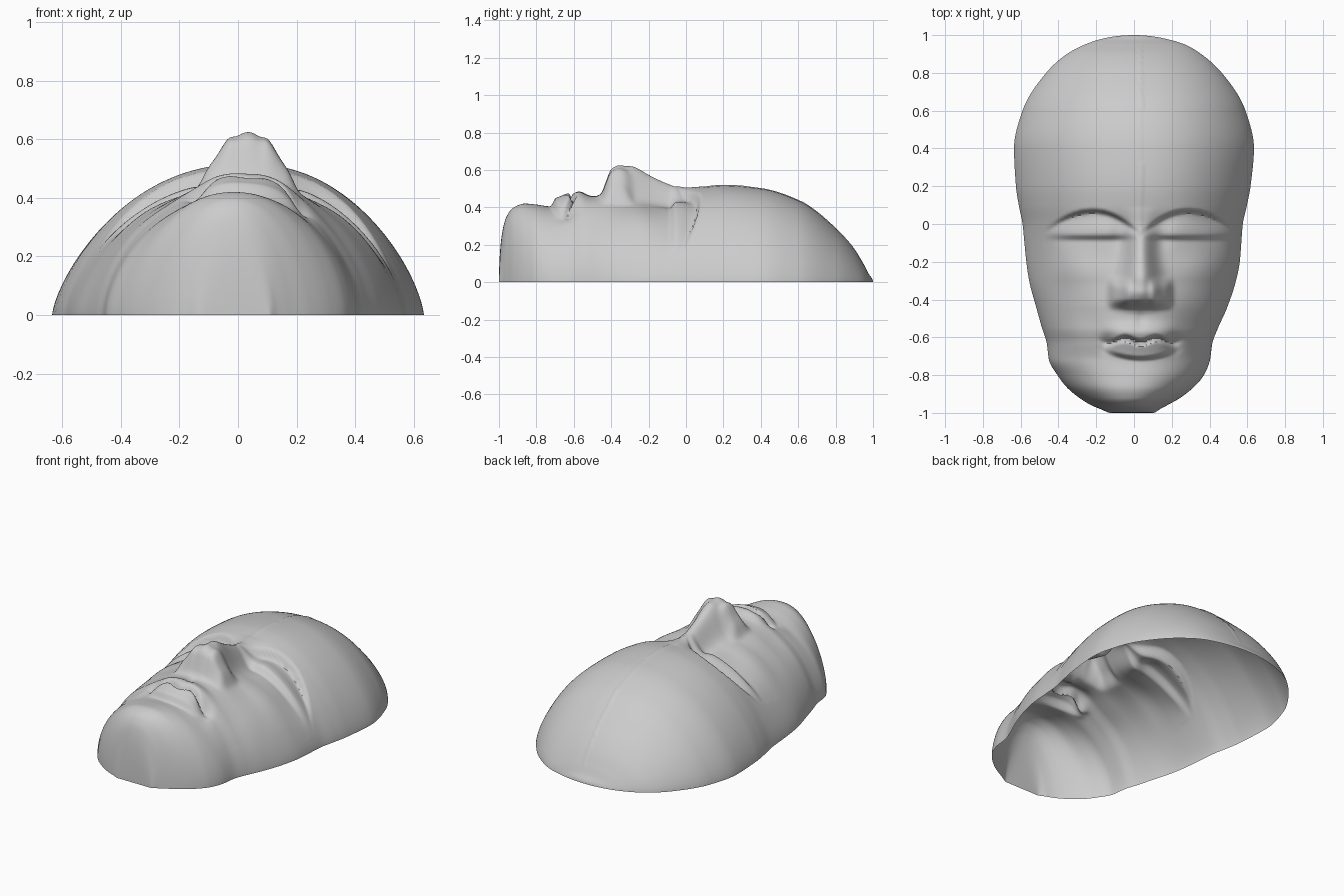
import bpy, bmesh, math

if "Cube" in bpy.data.objects:
    bpy.data.objects.remove(bpy.data.objects["Cube"])

ROWS, COLS = 280, 168

# Stations along the head: y, left edge, right edge, base crown height
STATIONS = [
    (1, 0, 0, 0), (.98, -.17, .17, .04), (.95, -.26, .27, .095), (.9, -.355, .355, .175),
    (.8, -.465, .465, .287), (.6, -.59, .59, .437), (.4, -.635, .635, .5),
    (.2, -.625, .617, .517), (.1, -.61, .598, .508), (0, -.59, .576, .485),
    (-.1, -.58, .568, .455), (-.2, -.57, .56, .44), (-.3, -.555, .54, .44),
    (-.45, -.515, .49, .46), (-.55, -.487, .445, .462), (-.63, -.462, .415, .435),
    (-.72, -.45, .402, .405), (-.8, -.405, .37, .415), (-.86, -.36, .32, .42),
    (-.92, -.29, .245, .4), (-.96, -.225, .175, .35), (-.985, -.165, .13, .25), (-1, -.12, .1, 0)]

# Nose ridge: y, height above the base, half width
NOSE = [(.09, 0, .07), (0, .018, .06), (-.1, .075, .065), (-.2, .135, .075), (-.3, .18, .092),
        (-.35, .18, .1), (-.4, .15, .1), (-.43, .075, .1), (-.455, .015, .1), (-.48, 0, .1)]


def curve(keys, vals, k):
    """Monotone cubic interpolation through a short table."""
    if k <= keys[0]:
        return vals[0]
    if k >= keys[-1]:
        return vals[-1]
    n = len(keys)
    d = [(vals[i + 1] - vals[i]) / (keys[i + 1] - keys[i]) for i in range(n - 1)]

    def slope(i):
        if i == 0 or i == n - 1:
            return d[0] if i == 0 else d[-1]
        a, b = d[i - 1], d[i]
        return 2 * a * b / (a + b) if a * b > 0 else 0
    i = max(j for j in range(n - 1) if keys[j] <= k)
    h = keys[i + 1] - keys[i]
    s = (k - keys[i]) / h
    return (vals[i] * (1 + 2 * s) * (1 - s) ** 2 + vals[i + 1] * s * s * (3 - 2 * s)
            + h * s * (1 - s) * (slope(i) * (1 - s) - slope(i + 1) * s))


def bump(x, y, cx, cy, rx, ry, p=2):
    return math.exp(-(abs((x - cx) / rx) ** p + abs((y - cy) / ry) ** p))


def step(v, a, b):
    s = min(1, max(0, (v - a) / (b - a)))
    return s * s * (3 - 2 * s)


ANG = [math.acos(s[0]) for s in STATIONS]
NKEY = [-s[0] for s in NOSE]


def features(x, y):
    x -= .035
    ax = abs(x)
    z = 0
    # nose ridge and nostril wings
    w = curve(NKEY, [s[2] for s in NOSE], -y)
    z += curve(NKEY, [s[1] for s in NOSE], -y) * math.exp(-(ax / w) ** 2.3)
    z += .05 * bump(ax, y, .105, -.365, .055, .07, 4)
    # eye sockets under an arched brow crease, with closed lids
    e = (ax - .25) / .2
    if abs(e) < 1.3:
        arch = .065 - .065 * e * e - .015 * (e < 0) * e * e
        fade = math.exp(-abs(e) ** 4)
        z -= .05 * fade * (1 - step(y, arch - .012, arch + .018)) * step(y, -.3, .02)
        z += .034 * fade * step(y, -.09, -.055) * (1 - step(y, -.05, arch))
    z -= .02 * bump(ax, y, .11, -.06, .05, .08)
    # cheekbones and the hollows below them
    z += .018 * bump(ax, y, .36, -.2, .13, .13)
    z -= .018 * bump(ax, y, .28, -.52, .11, .13)
    # lips, mouth line and the dip under the lower lip
    wide = math.exp(-(ax / .165) ** 4)
    bow = -.614 - .012 * math.cos(ax * 38) - .12 * ax * ax
    z += .028 * wide * step(y, bow - .008, bow + .02) * (1 - step(y, -.585, -.5))
    z += .042 * wide * step(y, -.728 + 1.2 * ax * ax, -.695 + 1.2 * ax * ax) * (1 - step(y, bow - .025, bow + .005))
    z -= .018 * math.exp(-(ax / .17) ** 6) * math.exp(-((y - bow) / .012) ** 2)
    z -= .025 * bump(ax, y, .18, -.635, .035, .045)
    # groove between nose and upper lip
    z -= .008 * bump(x, y, 0, -.51, .025, .05)
    return z


# Loft the face shell, open underneath
bm = bmesh.new()
grid = []
for r in range(ROWS + 1):
    a = min(math.pi, max(0, math.pi * r / ROWS))
    y = math.cos(a)
    left, right, h = (curve(ANG, [s[i] for s in STATIONS], a) for i in (1, 2, 3))
    mid = (left + right) / 2 + .035 * step(y, -1, -.5) * (1 - step(y, .6, 1))
    q = .6 + .11 * step(y, -.8, -.2)
    row = []
    for c in range(COLS + 1):
        t = math.sin(math.pi * (c / COLS - .5))
        x = mid + t * (right - mid if t > 0 else mid - left)
        rise = max(0, 1 - abs(t) ** 2.2) ** q
        z = h * rise + features(x, y) * min(1, 2.5 * rise) * step(h, 0, .2)
        row.append(bm.verts.new((x, y, max(0, z))))
    grid.append(row)
for r in range(ROWS):
    for c in range(COLS):
        bm.faces.new((grid[r][c], grid[r + 1][c], grid[r + 1][c + 1], grid[r][c + 1]))
bmesh.ops.remove_doubles(bm, verts=bm.verts, dist=1e-5)
bm.normal_update()

mesh = bpy.data.meshes.new("face_mask")
bm.to_mesh(mesh)
bm.free()
face = bpy.data.objects.new("face_mask", mesh)
bpy.context.collection.objects.link(face)

# Plain grey finish
grey = bpy.data.materials.new("plain_grey")
grey.diffuse_color = (.6, .6, .6, 1)
grey.use_nodes = True
grey.node_tree.nodes["Principled BSDF"].inputs["Base Color"].default_value = grey.diffuse_color
mesh.materials.append(grey)

# Smooth shading
bpy.context.view_layer.objects.active = face
face.select_set(True)
bpy.ops.object.shade_smooth_by_angle(angle=math.radians(50))
